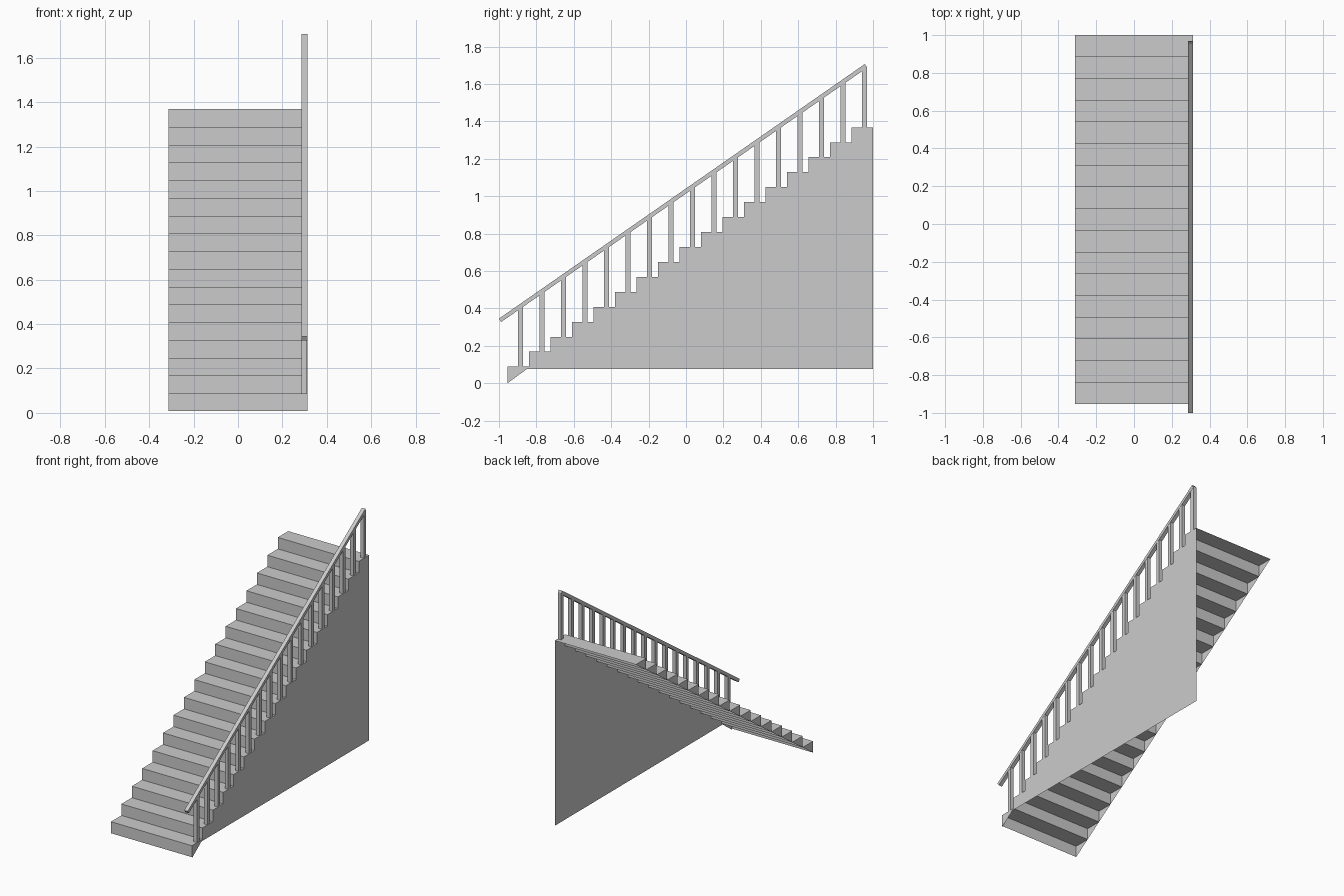
import bpy

if "Cube" in bpy.data.objects:
    bpy.data.objects.remove(bpy.data.objects["Cube"])

N = 17                      # number of steps
RUN, RISE = 0.1149, 0.08
Y0, Z0 = -0.954, 0.008      # foot of the first riser
HALF = 0.3125               # half width of the stair
POST = 0.027                # post and handrail width

grey = bpy.data.materials.new("plain grey")
grey.diffuse_color = (0.6, 0.6, 0.6, 1)
grey.use_nodes = True
grey.node_tree.nodes["Principled BSDF"].inputs["Base Color"].default_value = grey.diffuse_color


def make(name, verts, faces):
    mesh = bpy.data.meshes.new(name)
    mesh.from_pydata(verts, [], faces)
    mesh.materials.append(grey)
    obj = bpy.data.objects.new(name, mesh)
    bpy.context.collection.objects.link(obj)
    return obj


def bar(name, profile, x0, x1):
    """Solid made by extruding a four point (y, z) profile, counterclockwise, along x."""
    verts = [(x, y, z) for x in (x0, x1) for y, z in profile]
    faces = [(3, 2, 1, 0), (4, 5, 6, 7)]
    faces += [(i, (i + 1) % 4, (i + 1) % 4 + 4, i + 4) for i in range(4)]
    make(name, verts, faces)


# Steps: open-backed riser and tread, with a triangular end on the left
verts, faces = [], []
for i in range(N):
    y, z = Y0 + i * RUN, Z0 + i * RISE
    b = len(verts)
    for x in (-HALF, HALF):
        verts += [(x, y, z), (x, y, z + RISE), (x, y + RUN, z + RISE)]
    faces += [(b, b + 3, b + 4, b + 1), (b + 1, b + 4, b + 5, b + 2), (b, b + 1, b + 2)]
make("steps", verts, faces)

# Side panel: thin sheet with a stepped upper edge and a level lower edge
base = 0.077
outline = [(Y0, 0.0), (Y0 + 0.105, base), (Y0 + N * RUN, base)]
for i in reversed(range(N)):
    top = Z0 + (i + 1) * RISE
    outline += [(Y0 + (i + 1) * RUN, top), (Y0 + i * RUN, top)]
make("side_panel", [(HALF, y, z) for y, z in outline], [tuple(range(len(outline)))])

# Handrail: sloping bar
SLOPE = 0.696


def rail_top(y):
    return 0.345 + SLOPE * (y + 1.0)


y_end = 0.965
bar("handrail", [(-0.988, 0.327), (y_end, rail_top(y_end) - 0.028),
                 (y_end - 0.008, rail_top(y_end - 0.008)), (-1.0, 0.345)],
    HALF - POST, HALF)

# Posts: one per step, cut to the slope of the handrail
for i in range(N):
    y = Y0 + i * RUN + 0.07
    a, b = y - POST / 2, y + POST / 2
    foot = Z0 + (i + 1) * RISE
    bar("post_%02d" % (i + 1),
        [(a, foot), (b, foot), (b, rail_top(b) - 0.02), (a, rail_top(a) - 0.02)],
        HALF - POST, HALF - 0.001)
